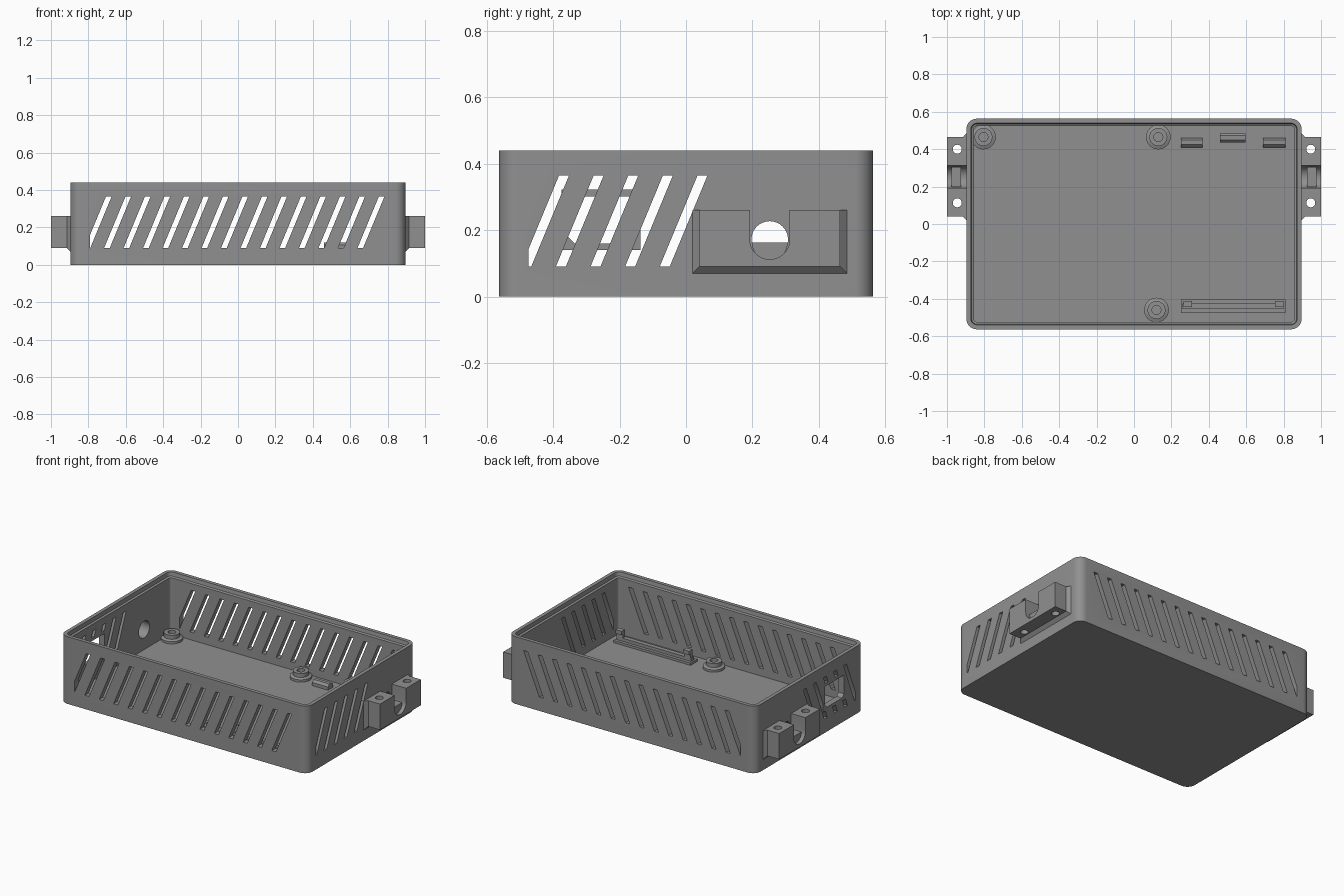
import bpy, bmesh, math
from mathutils import Vector

if "Cube" in bpy.data.objects:
    bpy.data.objects.remove(bpy.data.objects["Cube"])

grey = bpy.data.materials.new("grey_plastic")
grey.diffuse_color = (0.28, 0.28, 0.28, 1)
grey.use_nodes = True
grey.node_tree.nodes["Principled BSDF"].inputs["Base Color"].default_value = grey.diffuse_color


def finish(name, bm):
    bmesh.ops.recalc_face_normals(bm, faces=bm.faces)
    me = bpy.data.meshes.new(name)
    bm.to_mesh(me)
    bm.free()
    me.materials.append(grey)
    ob = bpy.data.objects.new(name, me)
    bpy.context.collection.objects.link(ob)
    return ob


def loft(bm, rings):
    """Skin a list of equal-length point rings and cap both ends."""
    vs = [[bm.verts.new(p) for p in r] for r in rings]
    n = len(vs[0])
    for a, b in zip(vs, vs[1:]):
        for i in range(n):
            bm.faces.new((a[i], a[(i + 1) % n], b[(i + 1) % n], b[i]))
    bm.faces.new(vs[0][::-1])
    bm.faces.new(vs[-1])


def place(axis, u, v, w):
    return {"x": (w, u, v), "y": (u, w, v), "z": (u, v, w)}[axis]


def prism(bm, pts, axis, a, b):
    loft(bm, [[place(axis, u, v, w) for u, v in pts] for w in (a, b)])


def arc(cx, cy, r, a0, a1, n):
    return [(cx + r * math.cos(math.radians(a0 + (a1 - a0) * i / n)),
             cy + r * math.sin(math.radians(a0 + (a1 - a0) * i / n))) for i in range(n + 1)]


def circle(cx, cy, r, n=32):
    return arc(cx, cy, r, 0, 360, n)[:-1]


def rect(u0, u1, v0, v1):
    return [(u0, v0), (u1, v0), (u1, v1), (u0, v1)]


def rounded(hx, hy, r):
    pts = []
    for sx, sy, a in ((1, 1, 0), (-1, 1, 90), (-1, -1, 180), (1, -1, 270)):
        pts += arc(sx * (hx - r), sy * (hy - r), r, a, a + 90, 8)
    return pts


def boolean(ob, bm, op="DIFFERENCE"):
    tool = finish("helper", bm)
    tool.hide_render = True
    m = ob.modifiers.new("cut", "BOOLEAN")
    m.operation, m.solver, m.object = op, "EXACT", tool
    bpy.context.view_layer.objects.active = ob
    bpy.ops.object.modifier_apply(modifier=m.name)
    bpy.data.objects.remove(tool)


def slots(bm, axis, first, count, lo, a, b):
    """Slanted vent slots; 'first' is the top right corner of the first one."""
    z0, z1, w, lean, step = 0.09, 0.365, 0.03, 0.114, 0.1042
    for k in range(count):
        t = first + k * step
        pts = [(t - lean - w, z0), (t - lean, z0), (t, z1), (t - w, z1)]
        if pts[0][0] < lo:  # end slot is trimmed by a vertical edge
            zc = z0 + (lo - pts[0][0]) / lean * (z1 - z0)
            pts = [(lo, z0)] + pts[1:] + [(lo, zc)]
        prism(bm, pts, axis, a, b)


# Open box shell with a stepped rim
HX, HY, H, FLOOR = 0.896, 0.563, 0.44, 0.04
bm = bmesh.new()
loft(bm, [[(x, y, z) for x, y in rounded(HX - i, HY - i, 0.055 - i)]
          for i, z in ((0, 0), (0, H), (0.024, H), (0.028, 0.415), (0.04, 0.41), (0.04, FLOOR))])
shell = finish("box_shell", bm)

# Vent slots through the front/back pair and the left/right pair
bm = bmesh.new()
slots(bm, "y", -0.676, 15, -0.79, -0.7, 0.7)
boolean(shell, bm)
bm = bmesh.new()
slots(bm, "x", -0.352, 5, -0.474, -1.1, 1.1)
boolean(shell, bm)

# Port opening with a solid surround in the left wall
bm = bmesh.new()
prism(bm, rect(-0.375, -0.137, 0.14, 0.322), "x", -HX, -HX + 0.04)
boolean(shell, bm, "UNION")
bm = bmesh.new()
prism(bm, [(-0.335, 0.16), (-0.177, 0.16), (-0.157, 0.18), (-0.157, 0.302),
           (-0.355, 0.302), (-0.355, 0.18)], "x", -1, -0.8)
boolean(shell, bm)

# Cable holes through both end walls
CY, CZ = 0.252, 0.172
bm = bmesh.new()
prism(bm, circle(CY, CZ, 0.055), "x", -1.1, 1.1)
boolean(shell, bm)

# Cable clamp blocks with a flared root, mirrored to both ends
bm = bmesh.new()
loft(bm, [[(x, y, z) for y, z in rect(0.02 + i, 0.485 - i, 0.07 + i, 0.26)]
          for x, i in ((0.88, 0), (HX, 0), (0.915, 0.021), (1.0, 0.021))])
clamp = finish("cable_clamp", bm)
bm = bmesh.new()
prism(bm, arc(CY, CZ, 0.06, 180, 360, 20) + [(CY + 0.06, 0.3), (CY - 0.06, 0.3)], "x", HX, 1.1)
boolean(clamp, bm)
bm = bmesh.new()
prism(bm, circle(CY, CZ, 0.055), "x", 0.8, 1.1)
boolean(clamp, bm)
bm = bmesh.new()
for y in (0.113, 0.40):
    prism(bm, circle(0.945, y, 0.024, 24), "z", 0, 0.4)
boolean(clamp, bm)

# Grip rib across the bottom of each cable channel
bm = bmesh.new()
prism(bm, arc(CY, CZ - 0.009, 0.054, 180, 360, 20), "x", 0.925, 0.975)
rib = finish("cable_rib", bm)
for ob in (clamp, rib):
    m = ob.modifiers.new("mirror", "MIRROR")
    m.use_mirror_merge = False
    m.mirror_object = shell

# Screw standoffs: wide foot, narrower post, blind hole
bm = bmesh.new()
for cx, cy in ((-0.805, 0.465), (0.13, 0.465), (0.12, -0.46)):
    loft(bm, [[(x, y, z) for x, y in circle(cx, cy, r)] for r, z in
              ((0.066, FLOOR - 0.01), (0.066, 0.055), (0.048, 0.062), (0.048, 0.088),
               (0.024, 0.088), (0.024, 0.045))])
finish("standoffs", bm)

# Board clips along the back edge: block with a sloped front lip
for i, (x0, x1, y0, top) in enumerate(((0.25, 0.365, 0.41, 0.075), (0.46, 0.595, 0.435, 0.12),
                                       (0.69, 0.81, 0.41, 0.075))):
    bm = bmesh.new()
    prism(bm, [(y0, FLOOR - 0.01), (y0 + 0.05, FLOOR - 0.01), (y0 + 0.05, top - 0.012),
               (y0 + 0.038, top), (y0 + 0.014, top), (y0, top - 0.014)], "x", x0, x1)
    finish(f"back_clip_{i + 1}", bm)

# Front rail with a raised ridge and two end posts
bm = bmesh.new()
prism(bm, rect(0.25, 0.81, -0.475, -0.405), "z", FLOOR - 0.01, 0.055)
prism(bm, rect(0.26, 0.80, -0.455, -0.425), "z", 0.05, 0.075)
finish("front_rail", bm)
for name, x0 in (("left_rail_post", 0.265), ("right_rail_post", 0.755)):
    bm = bmesh.new()
    prism(bm, rect(x0, x0 + 0.045, -0.445, -0.425), "z", 0.07, 0.12)
    prism(bm, rect(x0, x0 + 0.045, -0.445, -0.412), "z", 0.1, 0.125)
    finish(name, bm)

# Smooth rounded parts while keeping edges sharp
for ob in list(bpy.context.scene.objects):
    bpy.ops.object.select_all(action="DESELECT")
    ob.select_set(True)
    bpy.context.view_layer.objects.active = ob
    bpy.ops.object.shade_smooth_by_angle(angle=math.radians(30))
